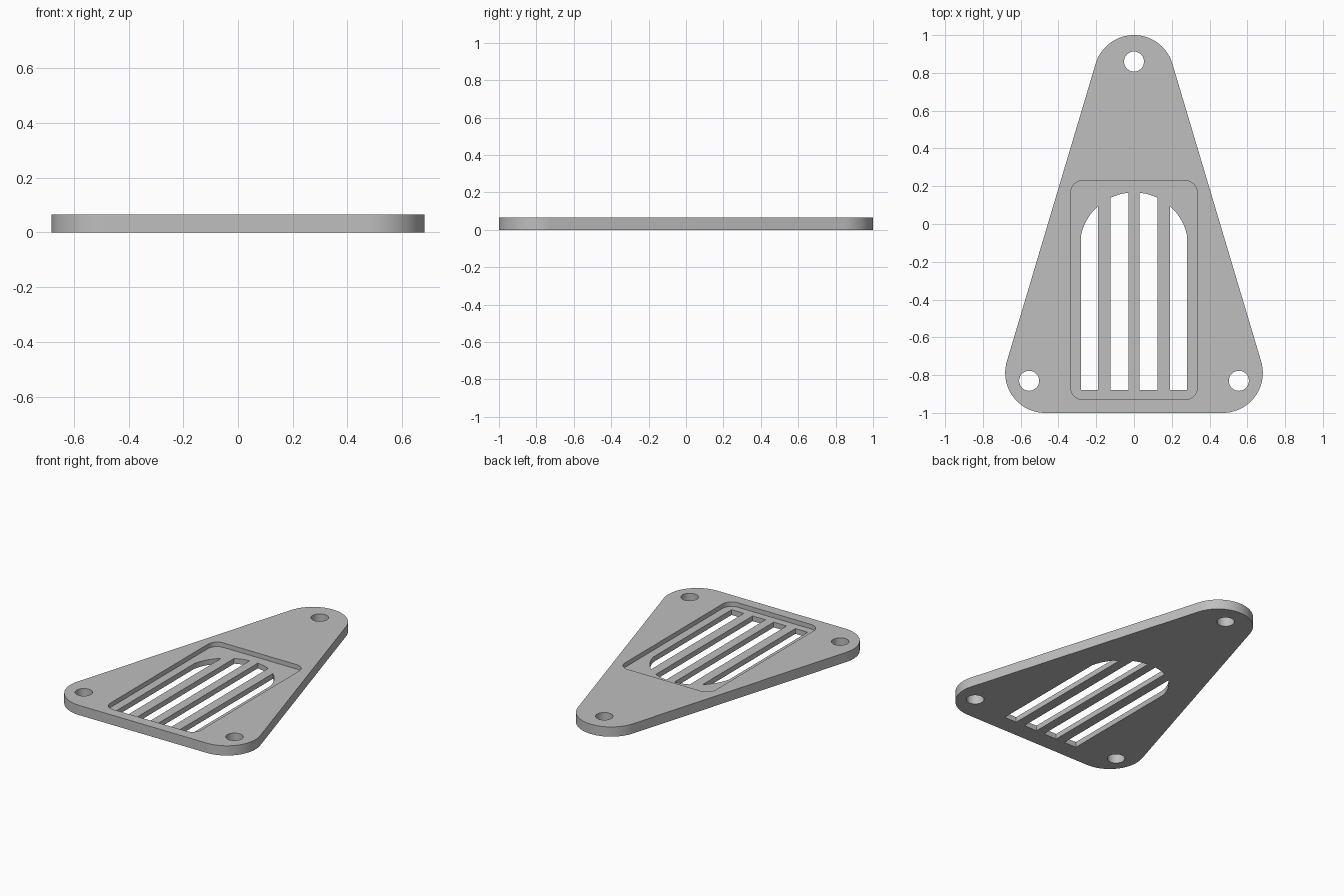
import bpy, bmesh, math
from math import cos, sin, pi, sqrt, atan2

cube = bpy.data.objects.get("Cube")
if cube:
    bpy.data.objects.remove(cube, do_unlink=True)

THICK, FLOOR = 0.065, 0.035


def arc(cx, cy, r, a0, a1, n):
    """Points along an arc, both ends included."""
    return [(cx + r * cos(a0 + (a1 - a0) * i / n),
             cy + r * sin(a0 + (a1 - a0) * i / n)) for i in range(n + 1)]


def circle(cx, cy, r, n=40):
    return arc(cx, cy, r, 0, 2 * pi, n)[:-1]


def prisms(name, outlines, z0, z1):
    """One object holding an upright prism for each outline."""
    bm = bmesh.new()
    for pts in outlines:
        face = bm.faces.new([bm.verts.new((x, y, z0)) for x, y in pts])
        up = bmesh.ops.extrude_face_region(bm, geom=[face])["geom"]
        bmesh.ops.translate(bm, vec=(0, 0, z1 - z0),
                            verts=[v for v in up if isinstance(v, bmesh.types.BMVert)])
    bmesh.ops.recalc_face_normals(bm, faces=bm.faces)
    mesh = bpy.data.meshes.new(name)
    bm.to_mesh(mesh)
    bm.free()
    obj = bpy.data.objects.new(name, mesh)
    bpy.context.collection.objects.link(obj)
    return obj


# Plate: rounded triangle wrapped around three equal corner circles
R, cx, low, top = 0.212, 0.47, -0.788, 0.788
tilt = atan2(cx, top - low)
outline = (arc(cx, low, R, -pi / 2, tilt, 24)
           + arc(0, top, R, tilt, pi - tilt, 36)
           + arc(-cx, low, R, pi - tilt, 1.5 * pi, 24))
plate = prisms("vent_plate", [outline], 0, THICK)

grey = bpy.data.materials.new("plain_grey")
grey.use_nodes = True
grey.diffuse_color = (0.52, 0.52, 0.52, 1)
grey.node_tree.nodes["Principled BSDF"].inputs["Base Color"].default_value = (0.52, 0.52, 0.52, 1)
plate.data.materials.append(grey)

# Shallow rounded pocket in the top face
px, y0, y1, pr = 0.335, -0.93, 0.23, 0.065
pocket = []
for k, (x, y) in enumerate([(px - pr, y1 - pr), (pr - px, y1 - pr),
                            (pr - px, y0 + pr), (px - pr, y0 + pr)]):
    pocket += arc(x, y, pr, k * pi / 2, (k + 1) * pi / 2, 10)

# Slots whose upper ends follow one common arch
ARCH_Y, ARCH_R, SLOT_Y = -0.12, 0.287, -0.88


def slot(xa, xb, n=12):
    xs = [xb + (xa - xb) * i / n for i in range(n + 1)]
    return [(xa, SLOT_Y), (xb, SLOT_Y)] + [
        (x, ARCH_Y + sqrt(ARCH_R ** 2 - x * x)) for x in xs]


slots = [slot(a, b) for a, b in
         [(-0.28, -0.19), (-0.125, -0.03), (0.03, 0.125), (0.19, 0.28)]]

# Screw holes in the three corners
holes = [circle(x, y, 0.053) for x, y in [(0, 0.86), (-0.555, -0.83), (0.555, -0.83)]]

# Cut everything out of the plate
cutters = [prisms("pocket_cutter", [pocket], FLOOR, THICK + 0.1),
           prisms("opening_cutter", slots + holes, -0.1, THICK + 0.1)]
bpy.ops.object.select_all(action="DESELECT")
plate.select_set(True)
bpy.context.view_layer.objects.active = plate
for cutter in cutters:
    cutter.hide_render = True
    mod = plate.modifiers.new(cutter.name, "BOOLEAN")
    mod.operation, mod.solver, mod.object = "DIFFERENCE", "EXACT", cutter
    bpy.ops.object.modifier_apply(modifier=mod.name)
    bpy.data.objects.remove(cutter, do_unlink=True)

bpy.ops.object.shade_smooth_by_angle(angle=math.radians(30))
